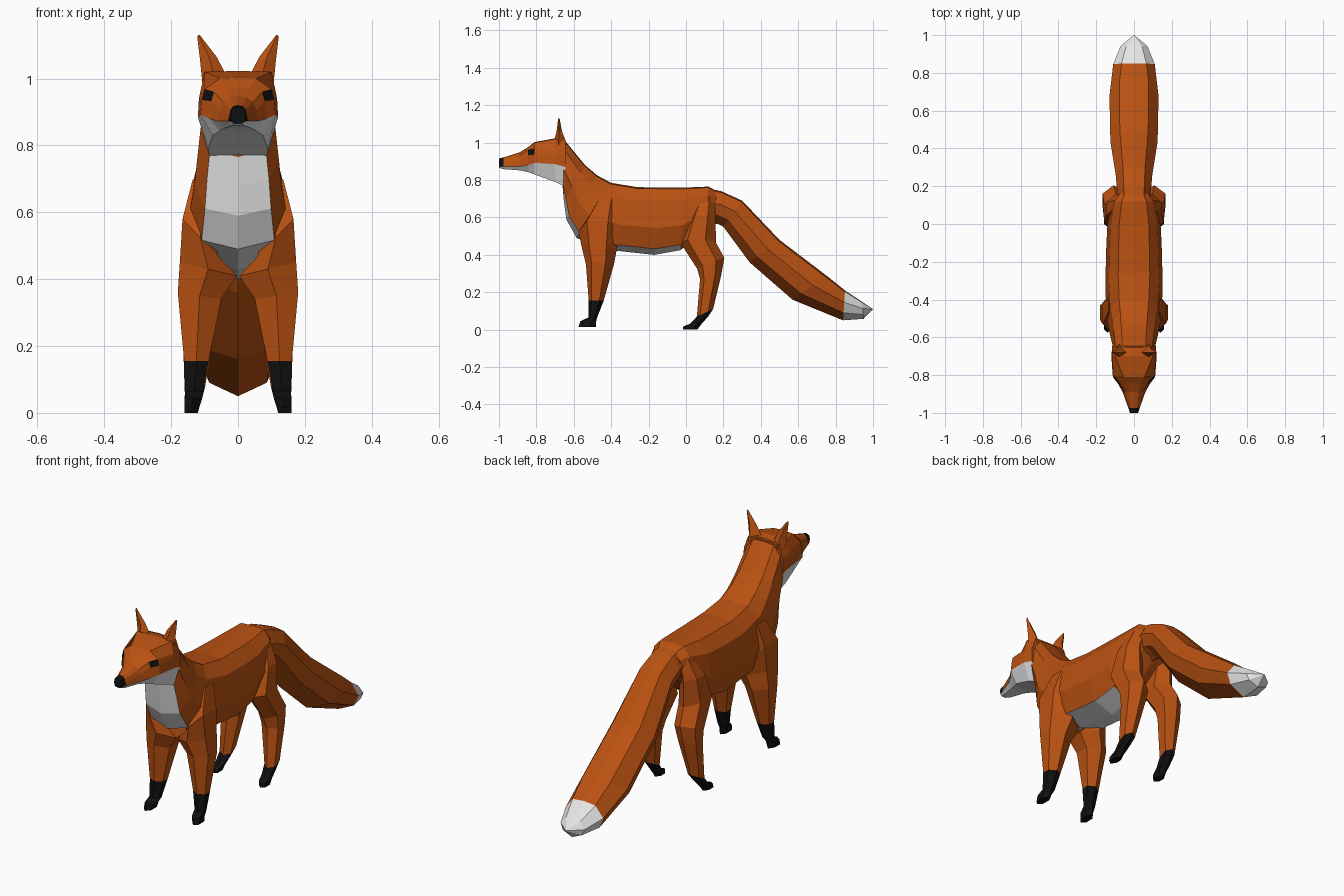
import bpy, bmesh


def material(name, rgb):
    m = bpy.data.materials.new(name)
    m.diffuse_color = (*rgb, 1)
    return m


MATS = [material("orange fur", (0.49, 0.083, 0.006)),
        material("white fur", (0.78, 0.78, 0.78)),
        material("black", (0.005, 0.005, 0.005))]
ORANGE, WHITE, BLACK = 0, 1, 2


def loft(name, rings, rule=lambda i, j: ORANGE, mirror=False):
    """Skin closed rings of equal length; rule(station, strip) picks the colour."""
    bm = bmesh.new()
    vs = [[bm.verts.new(p) for p in r] for r in rings]
    n, last = len(rings[0]), len(rings) - 1
    for i in range(last):
        for j in range(n):
            k = (j + 1) % n
            f = bm.faces.new((vs[i][j], vs[i][k], vs[i + 1][k], vs[i + 1][j]))
            f.material_index = rule(i, j)
    for ring, i in ((vs[0], 0), (vs[-1], last - 1)):
        bm.faces.new(ring).material_index = rule(i, 0)
    bmesh.ops.remove_doubles(bm, verts=bm.verts, dist=0.0005)
    bmesh.ops.recalc_face_normals(bm, faces=bm.faces)
    me = bpy.data.meshes.new(name)
    bm.to_mesh(me)
    bm.free()
    for m in MATS:
        me.materials.append(m)
    ob = bpy.data.objects.new(name, me)
    bpy.context.collection.objects.link(ob)
    if mirror:
        ob.modifiers.new("mirror", 'MIRROR').use_mirror_merge = False
    return ob


def close(half):
    """Half section from top centre to bottom centre -> full symmetric ring."""
    return half + [(-x, y, z) for x, y, z in half[-2:0:-1]]


def section(station, profile):
    """Spread a profile (depth, width) between a top point and a bottom point."""
    ty, tz, by, bz, w = station
    return close([(w * f, ty + (by - ty) * t, tz + (bz - tz) * t) for t, f in profile])


# torso and neck: top y, top z, bottom y, bottom z, half width
torso = [(-.655, 1.02, -.66, .765, .11), (-.54, .88, -.652, .68, .122),
         (-.475, .825, -.64, .59, .13), (-.40, .785, -.585, .49, .143),
         (-.26, .762, -.40, .425, .152), (-.12, .76, -.17, .40, .148),
         (0, .76, -.03, .425, .142), (.12, .765, .10, .53, .12),
         (.165, .74, .15, .58, .085)]
body_profile = [(0, 0), (.02, .55), (.2, .88), (.6, 1), (.91, .76), (1, 0)]
loft("torso", [section(s, body_profile) for s in torso],
     lambda i, j: WHITE if j in (4, 5) and i < 6 else ORANGE)

# bushy tail with white tip
tail = [(.10, .76, .12, .57, .085), (.19, .74, .17, .565, .09),
        (.30, .69, .20, .55, .097), (.50, .48, .34, .36, .125),
        (.75, .29, .57, .16, .13), (.85, .21, .84, .05, .11),
        (.94, .15, .95, .058, .07), (1, .11, 1, .11, 0)]
tail_profile = [(0, 0), (.04, .6), (.4, 1), (.75, .78), (1, 0)]
loft("tail", [section(s, tail_profile) for s in tail],
     lambda i, j: WHITE if i >= 5 else ORANGE)

# head: y, then (x, z) of crown, brow, lower eye, cheek, jaw
head = [(-1.0, (.010, .912), (.020, .905), (.022, .890), (.020, .872), (.012, .865)),
        (-.975, (.014, .918), (.022, .908), (.026, .892), (.030, .873), (.020, .858)),
        (-.89, (.025, .945), (.045, .930), (.055, .905), (.060, .873), (.040, .852)),
        (-.845, (.035, .972), (.072, .960), (.080, .932), (.085, .880), (.055, .843)),
        (-.81, (.055, 1.00), (.100, .968), (.108, .936), (.112, .892), (.075, .830)),
        (-.70, (.100, 1.02), (.113, .960), (.117, .940), (.120, .885), (.090, .790)),
        (-.645, (.090, 1.01), (.112, .950), (.115, .930), (.115, .870), (.085, .765))]


def head_colour(i, j):
    strip = min(j, 11 - j)          # same colours left and right
    if strip >= 4:
        return WHITE                # cheeks and chin
    if i == 0 or (i == 3 and strip == 2):
        return BLACK                # nose and eyes
    return ORANGE


loft("head", [close([(0, y, p[0][1] + .003)] + [(x, y, z) for x, z in p] + [(0, y, p[-1][1])])
              for y, *p in head], head_colour)

# pointed ears
ear = [[(.035, -.68, 1.01), (.07, -.708, 1.0), (.106, -.68, .98), (.08, -.635, .99)],
       [(.064, -.68, 1.065), (.085, -.692, 1.06), (.114, -.68, 1.06), (.092, -.663, 1.06)],
       [(.114, -.68, 1.13), (.118, -.683, 1.13), (.122, -.68, 1.125), (.118, -.676, 1.13)]]
loft("ear", ear, mirror=True)


def leg(name, stations, black_from):
    """Stations: inner x, outer x, front y, back y, inner z, outer z, rise to the back."""
    rings = []
    for xi, xo, yf, yb, zi, zo, rise in stations:
        ring = []
        for u, v in ((0, .25), (.5, 0), (1, .2), (1, .7), (.5, 1), (0, .75)):
            ring.append((xi + (xo - xi) * u, yf + (yb - yf) * v,
                         zi + (zo - zi) * u + rise * (v - .5)))
        rings.append(ring)
    loft(name, rings, lambda i, j: BLACK if i >= black_from else ORANGE, mirror=True)


# legs with black stockings and small forward paws
leg("front_leg", [(.07, .135, -.49, -.36, .62, .70, 0),
                  (.06, .166, -.575, -.35, .47, .58, 0),
                  (.004, .174, -.555, -.37, .41, .45, 0),
                  (.05, .18, -.535, -.385, .34, .36, 0),
                  (.088, .161, -.52, -.44, .155, .155, 0),
                  (.104, .158, -.522, -.475, .065, .065, 0),
                  (.112, .16, -.565, -.48, .045, .045, 0),
                  (.12, .16, -.575, -.482, .015, .015, 0)], 4)
leg("hind_leg", [(.05, .10, .07, .15, .69, .71, 0),
                 (.05, .145, .02, .158, .59, .61, 0),
                 (.035, .157, -.03, .16, .45, .48, 0),
                 (.05, .166, .06, .205, .35, .36, .06),
                 (.065, .166, .075, .188, .28, .28, .02),
                 (.098, .16, .058, .145, .09, .09, .04),
                 (.108, .158, .02, .118, .05, .05, .04),
                 (.115, .16, -.015, .08, .022, .022, .01),
                 (.12, .16, -.015, .06, .0, .0, 0)], 5)
